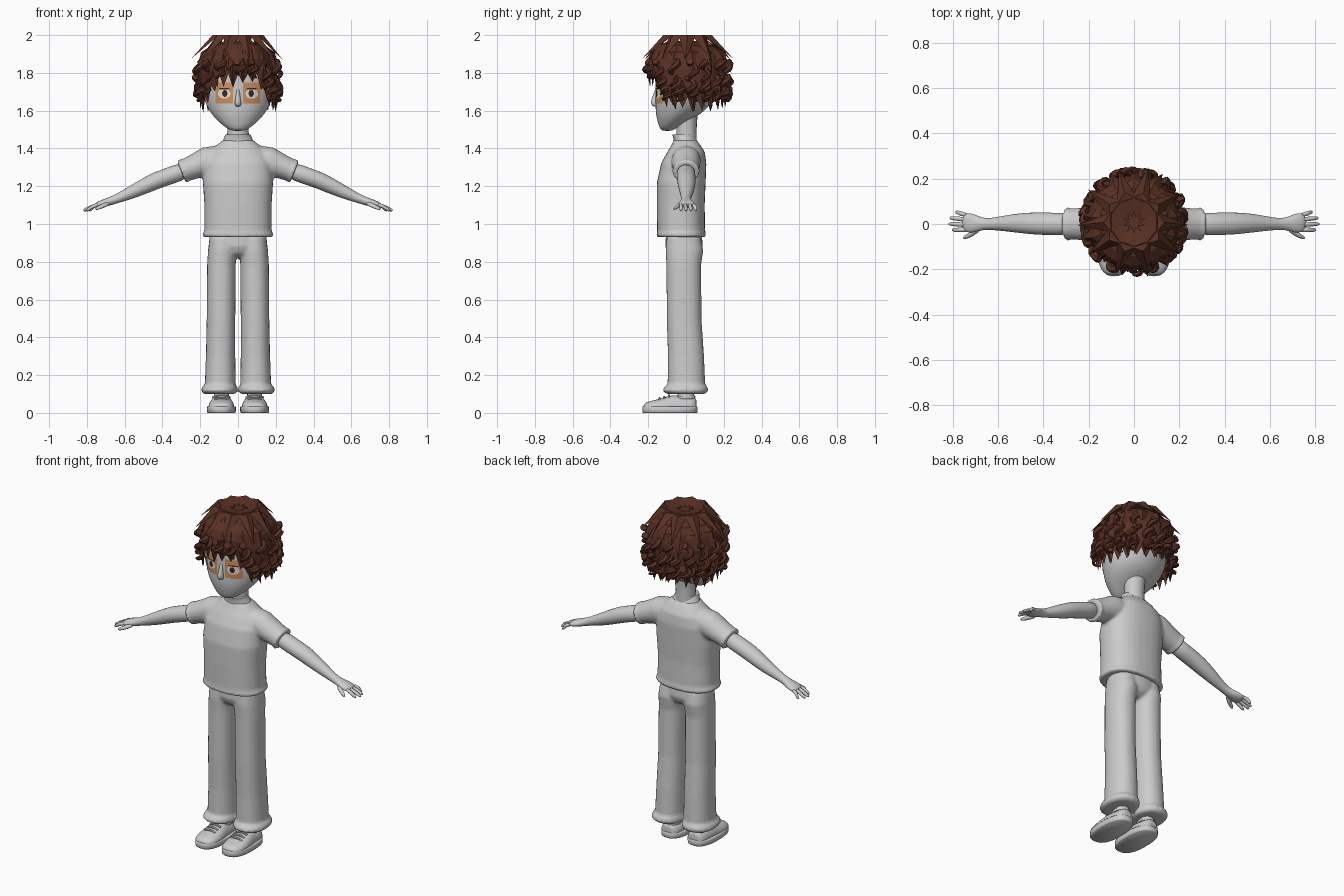
import bpy, bmesh, math, random
from math import sin, cos, pi, radians
from mathutils import Vector
from mathutils.bvhtree import BVHTree

random.seed(4)
cube = bpy.data.objects.get("Cube")
if cube:
    bpy.data.objects.remove(cube)

X, Y, Z = Vector((1, 0, 0)), Vector((0, 1, 0)), Vector((0, 0, 1))
ARM_UP = Vector((0.37, 0, 0.93))


def material(name, rgb):
    m = bpy.data.materials.new(name)
    m.use_nodes = True
    m.diffuse_color = (*rgb, 1)
    m.node_tree.nodes["Principled BSDF"].inputs["Base Color"].default_value = (*rgb, 1)
    return m


GREY = material("plain grey", (0.6, 0.6, 0.6))
BROWN = material("hair brown", (0.1, 0.03, 0.018))
ORANGE = material("eye skin orange", (0.62, 0.28, 0.12))
WHITE = material("eye white", (0.85, 0.82, 0.8))
DARK = material("iris dark brown", (0.05, 0.02, 0.015))


def superellipse(t, p):
    c, s = cos(t), sin(t)
    return (math.copysign(abs(c) ** (2 / p), c), math.copysign(abs(s) ** (2 / p), s))


def loft(bm, rings, u=X, v=Y, n=20, p=2):
    """Skin a row of (x, y, z, half_u, half_v) rings and cap both ends."""
    loops = []
    for x, y, z, a, b in rings:
        loop = []
        for i in range(n):
            c, s = superellipse(2 * pi * i / n, p)
            loop.append(bm.verts.new(Vector((x, y, z)) + u * a * c + v * b * s))
        loops.append(loop)
    for lo, hi in zip(loops, loops[1:]):
        for i in range(n):
            j = (i + 1) % n
            bm.faces.new((lo[i], lo[j], hi[j], hi[i]))
    bm.faces.new(loops[0])
    bm.faces.new(loops[-1])


def finish(bm, name, mat, smooth=True, mirror=False, subsurf=0, voxel=0):
    bmesh.ops.recalc_face_normals(bm, faces=bm.faces)
    me = bpy.data.meshes.new(name)
    bm.to_mesh(me)
    bm.free()
    me.materials.append(mat)
    if smooth:
        me.shade_smooth()
        me.set_sharp_from_angle(angle=radians(60))
    ob = bpy.data.objects.new(name, me)
    bpy.context.collection.objects.link(ob)
    if mirror:
        ob.modifiers.new("mirror", "MIRROR").use_mirror_merge = False
    if subsurf:
        ob.modifiers.new("round", "SUBSURF").levels = subsurf
        ob.modifiers["round"].render_levels = subsurf
    if voxel:
        r = ob.modifiers.new("blend", "REMESH")
        r.mode, r.voxel_size, r.use_smooth_shade = "VOXEL", voxel, True
        s = ob.modifiers.new("soften", "SMOOTH")
        s.factor, s.iterations = 0.5, 4
    return ob


def stack(rows):
    return [(0, cy, z, rx, ry) for z, cy, rx, ry in rows]


# Shirt: torso and both sleeves blended into one skin
bm = bmesh.new()
loft(bm, stack([(.93, -.025, .183, .13), (.945, -.025, .188, .131), (.965, -.026, .178, .127),
                (1.1, -.028, .178, .127), (1.22, -.025, .186, .129), (1.32, -.012, .18, .12),
                (1.38, 0, .15, .1), (1.42, 0, .11, .075), (1.445, -.005, .078, .06)]), p=2.4, n=32)
for s in (1, -1):
    up = Vector((ARM_UP.x * s, 0, ARM_UP.z))
    loft(bm, [(s * x, 0, z, a, b) for x, z, a, b in
              [(.06, 1.365, .07, .06), (.16, 1.332, .078, .078), (.23, 1.304, .072, .066),
               (.28, 1.285, .068, .06), (.287, 1.282, .073, .064), (.3, 1.277, .073, .064)]], Y, up)
finish(bm, "shirt", GREY, voxel=.009)
bm = bmesh.new()
loft(bm, [(0, -.002, 1.425, .088, .066), (0, -.006, 1.45, .076, .06), (0, -.016, 1.475, .066, .057)])
finish(bm, "collar", GREY)

# Trousers: hips, legs and flared hems
bm = bmesh.new()
loft(bm, stack([(.97, -.012, .15, .093), (.88, -.01, .155, .1), (.845, -.01, .12, .085),
                (.82, -.01, .06, .05)]), n=28)
for s in (1, -1):
    loft(bm, [(s * x, y, z, a, b) for z, x, y, a, b in
              [(.93, .078, -.012, .073, .09), (.86, .083, -.008, .076, .1), (.78, .088, -.012, .076, .092),
               (.5, .09, -.01, .076, .092), (.3, .092, 0, .078, .096), (.15, .094, .002, .082, .1),
               (.138, .098, 0, .092, .115), (.118, .1, -.003, .097, .122), (.1, .097, 0, .086, .102)]], p=2.2)
finish(bm, "trousers", GREY, voxel=.009)

# Bare arms and hands
bm = bmesh.new()
loft(bm, [(x, y, z, a, b) for x, y, z, a, b in
          [(.27, 0, 1.288, .05, .05), (.36, 0, 1.255, .05, .045), (.43, .002, 1.232, .05, .046),
           (.5, .004, 1.198, .045, .041), (.57, .003, 1.165, .035, .034), (.63, 0, 1.138, .026, .025),
           (.67, 0, 1.123, .026, .022), (.705, .003, 1.112, .042, .021), (.74, .006, 1.102, .044, .017),
           (.757, .006, 1.096, .034, .01)]], Y, ARM_UP)
finish(bm, "arm", GREY, mirror=True, subsurf=1)
bm = bmesh.new()
for y0, y1, tip in ((.04, .052, .79), (.019, .026, .815), (-.004, 0, .82), (-.026, -.026, .805)):
    loft(bm, [(.735, y0, 1.104, .011, .011), (.77, (y0 + y1) / 2, 1.094, .011, .011),
              (tip - .012, y1, 1.076, .01, .01), (tip, y1, 1.07, .005, .005)], Y, ARM_UP, n=8)
loft(bm, [(.68, -.018, 1.113, .012, .013), (.71, -.04, 1.098, .013, .013),
          (.74, -.057, 1.085, .011, .011), (.757, -.064, 1.078, .005, .005)],
     Vector((.5, .85, 0)), ARM_UP, n=8)
finish(bm, "fingers", GREY, mirror=True, subsurf=1)

# Shoes: sole, upper, ankle and laces
bm = bmesh.new()
loft(bm, [(.088, -.085, z, a, b) for z, a, b in
          [(0, .072, .142), (.004, .076, .146), (.03, .077, .146), (.034, .074, .143)]], n=32, p=2.5)
finish(bm, "shoe_sole", GREY, mirror=True)
bm = bmesh.new()
loft(bm, [(.088, y, .03, a, h) for y, a, h in
          [(-.226, .03, .012), (-.21, .054, .028), (-.17, .069, .037), (-.12, .07, .05), (-.07, .064, .068),
           (-.03, .06, .06), (.03, .058, .054), (.05, .04, .05), (.056, .022, .04)]], X, Z, n=20, p=2.3)
for v in bm.verts:
    v.co.z = max(v.co.z, .02)
finish(bm, "shoe_upper", GREY, mirror=True, subsurf=1)
bm = bmesh.new()
loft(bm, [(.088, 0, .05, .04, .045), (.088, 0, .16, .038, .042)])
loft(bm, [(.088, -.005, .074, .046, .052), (.088, -.005, .082, .05, .056), (.088, -.005, .09, .046, .052)])
finish(bm, "ankle", GREY, mirror=True)


def tubes(name, mat, paths, depth, res=0):
    """Tapered tubes; each path is a list of (point, radius)."""
    cu = bpy.data.curves.new(name, "CURVE")
    cu.dimensions, cu.bevel_depth, cu.bevel_resolution, cu.use_fill_caps = "3D", depth, res, True
    for path in paths:
        sp = cu.splines.new("POLY")
        sp.points.add(len(path) - 1)
        for pt, (co, r) in zip(sp.points, path):
            pt.co, pt.radius = (*co, 1), r
        sp.use_smooth = False
    cu.materials.append(mat)
    ob = bpy.data.objects.new(name, cu)
    bpy.context.collection.objects.link(ob)


tubes("shoe_laces", GREY, [[((s * .088 + dx, y, h - abs(dx) * .35), 1) for dx in (-.035, -.015, .015, .035)]
                           for s in (1, -1) for y, h in ((-.14, .083), (-.115, .09), (-.09, .098))], .006, 1)

# Head and neck
bm = bmesh.new()
loft(bm, stack([(1.42, .002, .06, .055), (1.5, .003, .056, .053), (1.56, .005, .06, .055), (1.64, .01, .07, .06)]))
finish(bm, "neck", GREY)
bm = bmesh.new()
loft(bm, stack([(1.492, -.1, .03, .025), (1.506, -.097, .06, .043), (1.54, -.073, .102, .077),
                (1.58, -.042, .14, .118), (1.62, -.02, .165, .142), (1.68, -.005, .187, .156),
                (1.75, 0, .197, .162), (1.85, 0, .185, .16), (1.93, 0, .13, .11), (1.965, 0, .05, .05)]), n=32)
head = finish(bm, "head", GREY, subsurf=1)
bm = bmesh.new()
loft(bm, [(0, -.152, 1.72, .008, .01), (0, -.16, 1.68, .011, .016), (0, -.166, 1.65, .017, .022),
          (0, -.164, 1.632, .02, .022), (0, -.158, 1.62, .01, .012)], n=12)
finish(bm, "nose", GREY, subsurf=1)
tubes("lips", GREY, [[((x, -.146 + x * x * 5, z), 1 - abs(x) * 22) for x in (-.03, -.015, 0, .015, .03)]
                     for z in (1.566, 1.579)], .008, 2)

# Eyes: thin plates laid over the face
bpy.context.view_layer.update()
face = BVHTree.FromObject(head, bpy.context.evaluated_depsgraph_get())


def plate(name, mat, cx, cz, a, b, lift, p=2):
    bm = bmesh.new()
    rows = []
    for k in (1, .75, .5, .25, .05):
        row = []
        for i in range(32):
            c, s = superellipse(2 * pi * i / 32, p)
            x, z = cx + a * c * k, cz + b * s * k
            hit = face.ray_cast(Vector((x, -1, z)), Y)[0]
            row.append(bm.verts.new((x, hit.y - lift, z)))
        rows.append(row)
    for lo, hi in zip(rows, rows[1:]):
        for i in range(32):
            bm.faces.new((lo[i - 1], lo[i], hi[i], hi[i - 1]))
    bm.faces.new(rows[-1])
    finish(bm, name, mat)


for side, s in (("left", 1), ("right", -1)):
    plate(side + "_eye_skin", ORANGE, s * .073, 1.694, .047, .056, .003, p=16)
    plate(side + "_eye_white", WHITE, s * .073, 1.69, .033, .026, .005)
    plate(side + "_iris", DARK, s * .07, 1.691, .014, .018, .007)
    plate(side + "_lash", DARK, s * .073, 1.716, .03, .004, .007)


# Hair: jagged under-layer, open over the face
def around(a, r, z):
    return Vector((r * sin(a), .008 - r * cos(a), z))


def hairline(a):
    f = abs((a + pi) % (2 * pi) - pi)
    return 1.775 - .125 * min(1, max(0, (f - .55) / .45))


bm = bmesh.new()
N, rows = 48, []
for k, r in enumerate((.06, .15, .19, .207, .208, .2)):
    row = []
    for i in range(N):
        a = 2 * pi * i / N
        low = hairline(a)
        z = 1.97 - (1.97 - low) * (k / 5) ** 1.5
        if k == 5:
            z += -random.uniform(.02, .06) if i % 2 else .02
        row.append(bm.verts.new(around(a, r, z)))
    rows.append(row)
for lo, hi in zip(rows, rows[1:]):
    for i in range(N):
        bm.faces.new((lo[i - 1], lo[i], hi[i], hi[i - 1]))
bm.faces.new(rows[0])
finish(bm, "hair_under_layer", BROWN, smooth=False)


# Hair: faceted pointed locks in tiers
def spike(bm, a, top, mid, tip, w):
    at = lambda da, rz, dr=0: bm.verts.new(around(a + da, rz[0] + dr, rz[1]))
    t, c, e = at(0, top), at(0, mid), at(random.uniform(-.08, .08), tip)
    l, r = at(-w, mid, -.025), at(w, mid, -.025)
    for f in ((t, l, c), (t, c, r), (l, e, c), (c, e, r), (t, r, l), (l, r, e)):
        bm.faces.new(f)


bm = bmesh.new()
for n, top, mid, tip, w in ((10, (.02, 1.985), (.135, 2.0), (.24, 1.865), .42),
                            (13, (.1, 1.975), (.195, 1.91), (.235, 1.8), .3)):
    for i in range(n):
        j = random.uniform(-.012, .012)
        spike(bm, 2 * pi * (i + .5) / n, top, mid, (tip[0] + j, tip[1] + j), w)
for i in range(24):
    a = 2 * pi * (i + .5) / 24
    low = hairline(a) - random.uniform(.01, .06)
    spike(bm, a, (.19, low + .17), (.222, low + .09), (.2, low), .12)
finish(bm, "hair_spikes", BROWN, smooth=False)

# Hair: ringlets around the sides and back
curls = []
for tier, (count, top) in enumerate(((15, 1.86), (17, 1.78), (18, 1.72))):
    for i in range(count):
        a = 2 * pi * (i + tier * .4) / count + random.uniform(-.06, .06)
        low = hairline(a)
        if top < low + .06:
            continue
        drop, phase = min(.13, top - low), random.uniform(0, 6)
        path = []
        for k in range(17):
            t = k / 16
            w = phase + t * 10
            path.append((around(a + .09 * cos(w), .212 + .018 * sin(w), top - drop * t), 1.1 - .8 * t))
        curls.append(path)
tubes("hair_curls", BROWN, curls, .018, 1)
